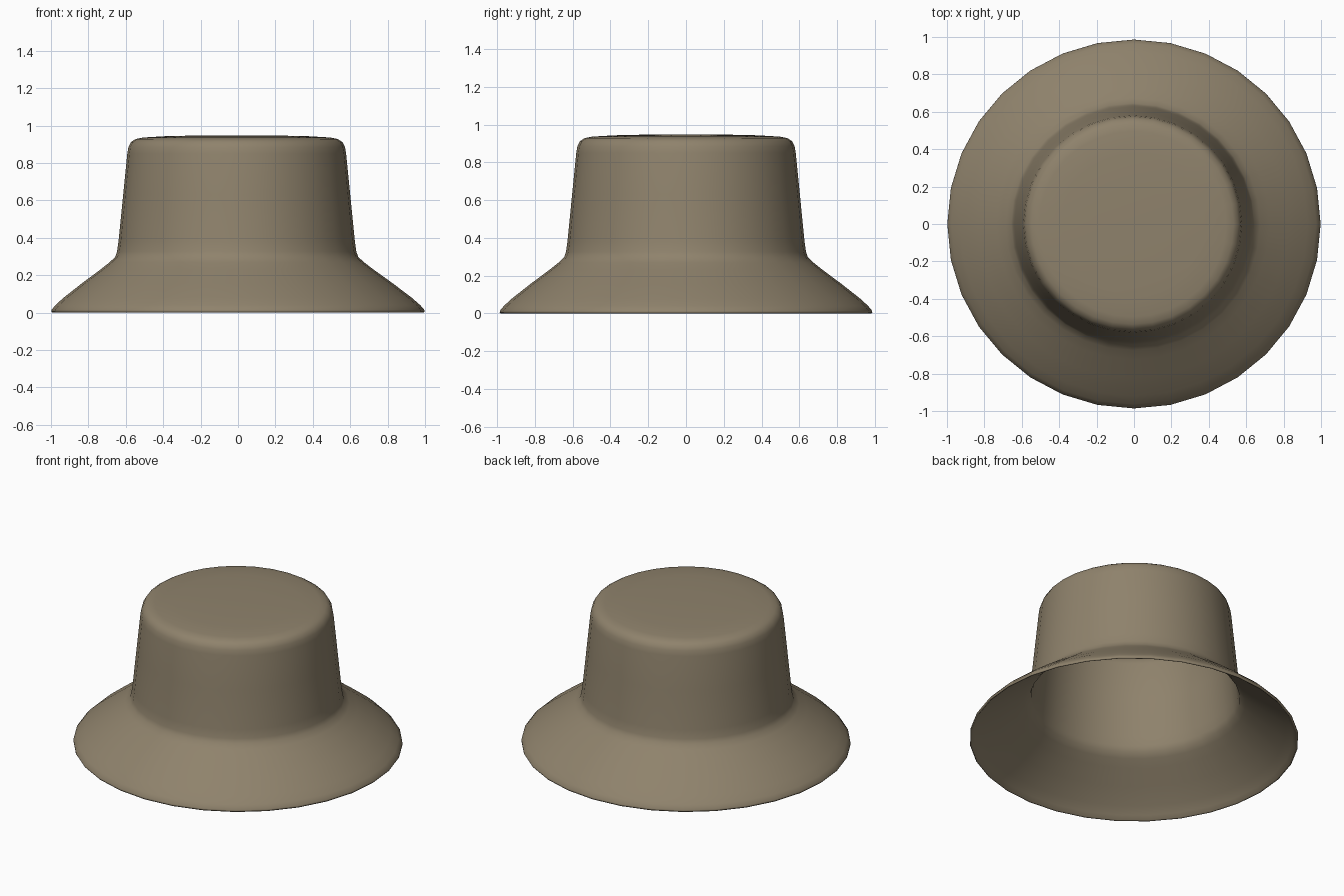
import bpy, bmesh, math

if "Cube" in bpy.data.objects:
    bpy.data.objects.remove(bpy.data.objects["Cube"])

SEG = 32
# outer profile from brim edge up to crown centre: (radius, height)
outer = [(0.998, 0.006), (0.997, 0.014), (0.975, 0.04), (0.93, 0.08), (0.83, 0.157), (0.73, 0.23),
         (0.68, 0.269), (0.65, 0.297), (0.64, 0.325), (0.632, 0.38), (0.607, 0.63), (0.585, 0.85),
         (0.579, 0.885), (0.565, 0.912), (0.54, 0.928), (0.5, 0.936), (0.38, 0.943), (0.2, 0.947)]
# inner lining profile from crown centre down to brim edge
inner = [(0.2, 0.932), (0.5, 0.922), (0.55, 0.905), (0.568, 0.86), (0.592, 0.63), (0.617, 0.38),
         (0.626, 0.32), (0.638, 0.285), (0.67, 0.256), (0.72, 0.217), (0.82, 0.144), (0.92, 0.067),
         (0.965, 0.027), (0.985, 0.004), (0.993, 0.0)]

bm = bmesh.new()


def ring(r, z):
    # crown sits slightly to the left of the brim; the hat is a touch narrower in y
    dx = -0.007 * min(1, max(0, z / 0.3))
    ys = 0.988 + 0.005 * min(1, max(0, z / 0.3))
    return [bm.verts.new((r * math.cos(2 * math.pi * i / SEG) + dx,
                          r * ys * math.sin(2 * math.pi * i / SEG), z)) for i in range(SEG)]


def bridge(a, b):
    for i in range(SEG):
        j = (i + 1) % SEG
        bm.faces.new((a[i], a[j], b[j], b[i]))


def cap(r, z):
    c = bm.verts.new((-0.007, 0, z))
    for i in range(SEG):
        bm.faces.new((r[i], r[(i + 1) % SEG], c))


# cloth shell: outside, inside, joined at the brim edge
out = [ring(*p) for p in outer]
inn = [ring(*p) for p in inner]
for rings in (out, inn):
    for a, b in zip(rings, rings[1:]):
        bridge(a, b)
bridge(inn[-1], out[0])
cap(out[-1], 0.948)
cap(inn[0], 0.933)
bmesh.ops.recalc_face_normals(bm, faces=bm.faces)

mesh = bpy.data.meshes.new("bucket_hat")
bm.to_mesh(mesh)
bm.free()
for p in mesh.polygons:
    p.use_smooth = True
hat = bpy.data.objects.new("bucket_hat", mesh)
bpy.context.collection.objects.link(hat)

# khaki cloth
mat = bpy.data.materials.new("khaki_cloth")
mat.diffuse_color = (0.275, 0.225, 0.15, 1)
mat.use_nodes = True
mat.node_tree.nodes["Principled BSDF"].inputs["Base Color"].default_value = mat.diffuse_color
mesh.materials.append(mat)
